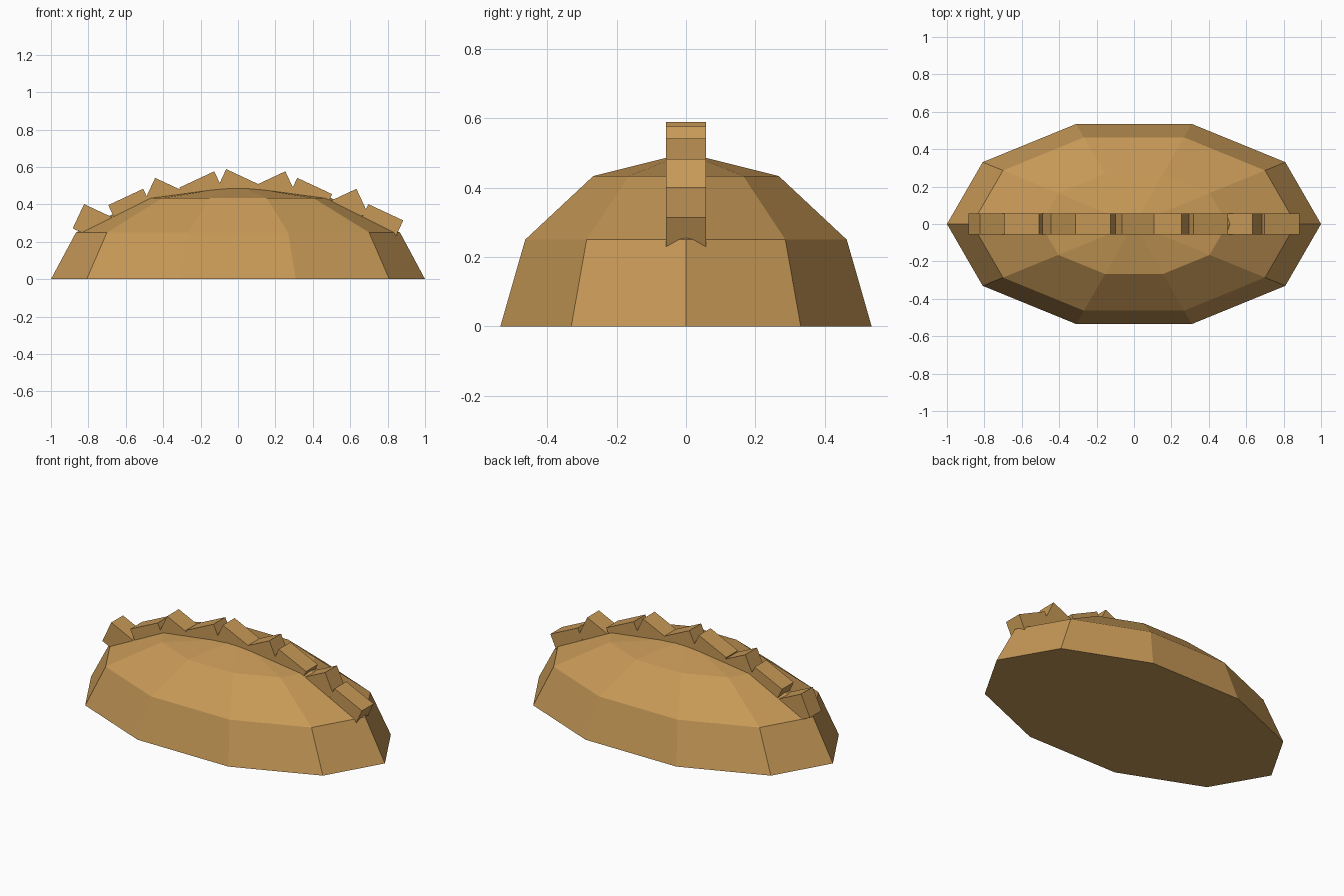
import bpy, bmesh, math
from mathutils import Matrix

if "Cube" in bpy.data.objects:
    bpy.data.objects.remove(bpy.data.objects["Cube"])

tan = bpy.data.materials.new("crust tan")
tan.diffuse_color = (0.57, 0.318, 0.095, 1)
tan.use_nodes = True
tan.node_tree.nodes["Principled BSDF"].inputs["Base Color"].default_value = tan.diffuse_color


def finish(bm, name):
    bmesh.ops.recalc_face_normals(bm, faces=bm.faces)
    mesh = bpy.data.meshes.new(name)
    bm.to_mesh(mesh)
    bm.free()
    mesh.materials.append(tan)
    obj = bpy.data.objects.new(name, mesh)
    bpy.context.collection.objects.link(obj)


# Ten-sided half-ellipsoid body with a flat underside
SIDES, STEPS = 10, 3
bm = bmesh.new()
rings = []
for k in range(STEPS):
    lat = math.radians(30 * k)
    r, z = math.cos(lat), 0.5 * math.sin(lat)
    rings.append([bm.verts.new((r * math.cos(math.tau * i / SIDES),
                                0.5625 * r * math.sin(math.tau * i / SIDES), z))
                  for i in range(SIDES)])
pole = bm.verts.new((0, 0, 0.5))
bm.faces.new(rings[0])
for i in range(SIDES):
    j = (i + 1) % SIDES
    for lo, hi in zip(rings, rings[1:]):
        bm.faces.new((lo[i], lo[j], hi[j], hi[i]))
    bm.faces.new((rings[-1][i], rings[-1][j], pole))
finish(bm, "dome_body")

# Zigzag ridge of alternately tilted blocks following the top of the body
for i in range(-4, 5):
    tilt = math.radians(25 if i % 2 == 0 else -25)
    bm = bmesh.new()
    bmesh.ops.create_cube(bm, size=1, matrix=(
        Matrix.Translation((0.19 * i, 0, 0.48 - 0.0117 * i * i))
        @ Matrix.Rotation(tilt, 4, 'Y')
        @ Matrix.Diagonal((0.206, 0.114, 0.143, 1))))
    finish(bm, f"ridge_block_{i + 5}")
